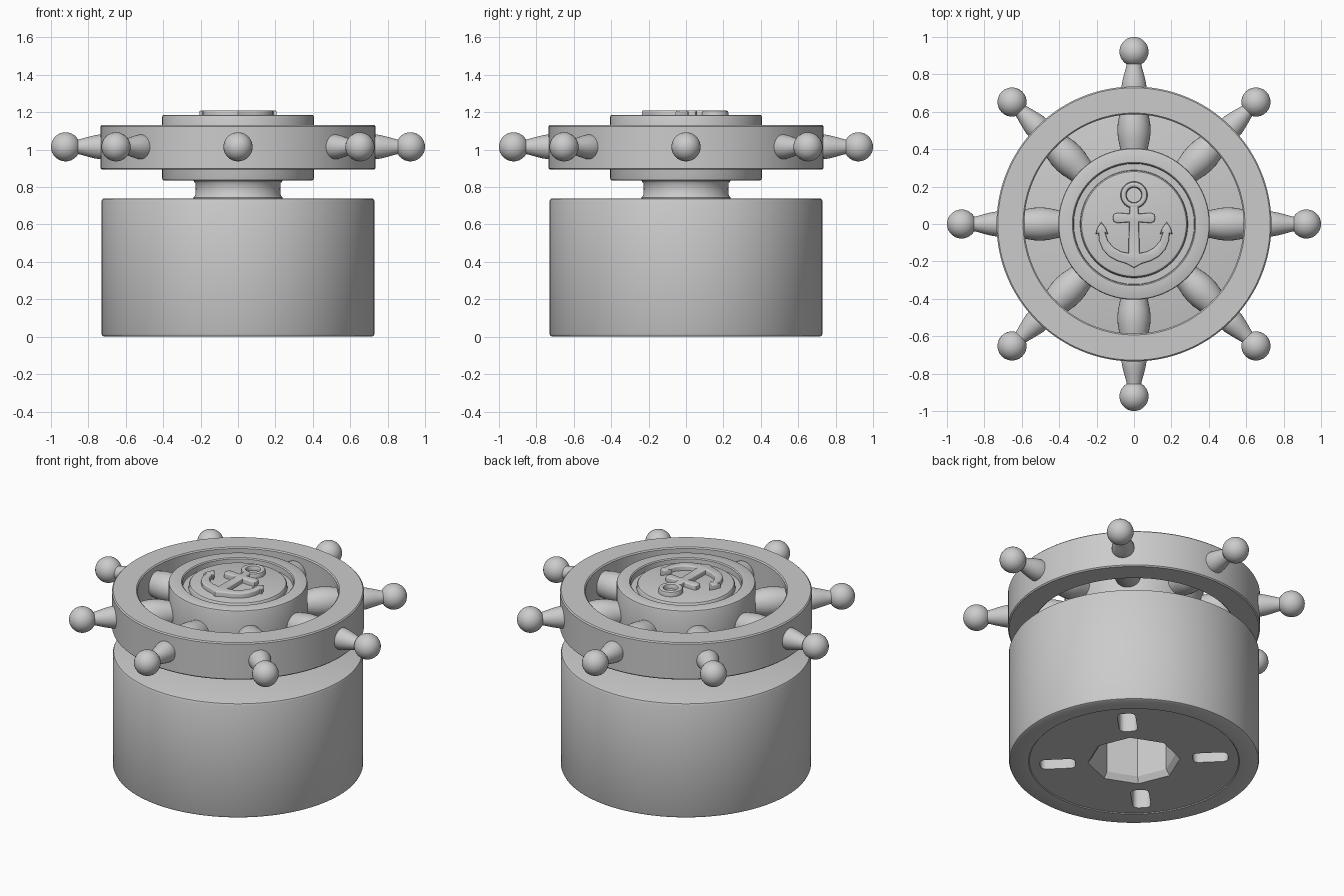
import bpy, bmesh, math
from mathutils import Matrix

if "Cube" in bpy.data.objects:
    bpy.data.objects.remove(bpy.data.objects["Cube"])


def finish(bm, name, smooth=True, matrix=None):
    bmesh.ops.remove_doubles(bm, verts=bm.verts, dist=1e-5)
    bmesh.ops.recalc_face_normals(bm, faces=bm.faces)
    if matrix:
        bm.transform(matrix)
    me = bpy.data.meshes.new(name)
    bm.to_mesh(me)
    bm.free()
    ob = bpy.data.objects.new(name, me)
    bpy.context.collection.objects.link(ob)
    if smooth:
        smooth_by_angle(ob)
    return ob


def smooth_by_angle(ob):
    bpy.ops.object.select_all(action='DESELECT')
    ob.select_set(True)
    bpy.context.view_layer.objects.active = ob
    bpy.ops.object.shade_smooth_by_angle(angle=math.radians(35))


def lathe(name, profile, seg=96, closed=False, smooth=True, matrix=None):
    """Spin (radius, z) points round the z axis."""
    bm = bmesh.new()
    rings = []
    for r, z in profile:
        if r < 1e-6:
            rings.append([bm.verts.new((0, 0, z))] * seg)
        else:
            rings.append([bm.verts.new((r * math.cos(2 * math.pi * i / seg),
                                        r * math.sin(2 * math.pi * i / seg), z)) for i in range(seg)])
    pairs = list(zip(rings, rings[1:]))
    if closed:
        pairs.append((rings[-1], rings[0]))
    for a, b in pairs:
        for i in range(seg):
            j = (i + 1) % seg
            loop = list(dict.fromkeys([a[i], a[j], b[j], b[i]]))
            if len(loop) > 2:
                bm.faces.new(loop)
    return finish(bm, name, smooth, matrix)


def prism(name, pts, z0, z1, bevel=0.0, matrix=None):
    """Extrude a flat outline, optionally rounding its top edge."""
    bm = bmesh.new()
    face = bm.faces.new([bm.verts.new((x, y, z0)) for x, y in pts])
    res = bmesh.ops.extrude_face_region(bm, geom=[face], use_keep_orig=True)
    top = [v for v in res['geom'] if isinstance(v, bmesh.types.BMVert)]
    for v in top:
        v.co.z = z1
    if bevel:
        edges = [e for e in bm.edges if all(v.co.z > z1 - 1e-5 for v in e.verts)]
        bmesh.ops.bevel(bm, geom=edges, offset=bevel, segments=3, profile=0.5, affect='EDGES')
    return finish(bm, name, True, matrix)


# Round base with softened edges and a shallow recess underneath
base = lathe("base", [(0, 0.005), (0.61, 0.005), (0.615, 0), (0.715, 0), (0.725, 0.005), (0.73, 0.016),
                      (0.73, 0.724), (0.725, 0.736), (0.715, 0.74), (0, 0.74)], 128)

# Eight-sided socket and four radial slots cut into the underside
cutters = [lathe("socket_cutter", [(0, -0.05), (0.27, -0.05), (0.27, 0.005), (0.245, 0.04),
                                   (0.245, 0.30), (0, 0.30)], 8, smooth=False)]
slot = []
for cx, cy, a0 in ((0.07, 0.02, 0), (-0.07, 0.02, 90), (-0.07, -0.02, 180), (0.07, -0.02, 270)):
    for k in range(5):
        a = math.radians(a0 + k * 22.5)
        slot.append((cx + 0.033 * math.cos(a), cy + 0.033 * math.sin(a)))
for i in range(4):
    m = Matrix.Rotation(math.radians(45 + 90 * i), 4, 'Z') @ Matrix.Translation((0.447, 0, 0))
    cutters.append(prism("slot_cutter", slot, -0.05, 0.25, matrix=m))
for c in cutters:
    mod = base.modifiers.new("cut", 'BOOLEAN')
    mod.operation, mod.solver, mod.object = 'DIFFERENCE', 'EXACT', c
    bpy.context.view_layer.objects.active = base
    bpy.ops.object.modifier_move_to_index(modifier=mod.name, index=0)
    bpy.ops.object.modifier_apply(modifier=mod.name)
    bpy.data.objects.remove(c, do_unlink=True)
smooth_by_angle(base)

# Neck between base and wheel
lathe("neck", [(0, 0.73), (0.237, 0.73), (0.237, 0.745), (0.228, 0.757), (0.226, 0.79),
               (0.228, 0.82), (0.237, 0.832), (0.237, 0.84), (0, 0.84)])

# Hub with a ring groove around the raised centre disc
lathe("hub", [(0, 0.835), (0.395, 0.835), (0.402, 0.838), (0.405, 0.845), (0.405, 1.176),
              (0.402, 1.183), (0.396, 1.186), (0.33, 1.186), (0.324, 1.18), (0.322, 1.145),
              (0.288, 1.145), (0.286, 1.168), (0.28, 1.176), (0.27, 1.179), (0, 1.179)])

# Wheel rim
lathe("rim", [(0.593, 0.893), (0.728, 0.893), (0.735, 0.90), (0.735, 1.124), (0.728, 1.131),
              (0.593, 1.131), (0.586, 1.124), (0.586, 0.90)], 128, closed=True)

# Barrel spokes and knobbed handles
spoke = [(0, 0.38), (0.07, 0.38), (0.077, 0.42), (0.085, 0.455), (0.089, 0.495),
         (0.087, 0.535), (0.081, 0.57), (0.075, 0.60), (0, 0.60)]
handle = [(0, 0.71), (0.066, 0.71), (0.066, 0.74), (0.062, 0.765), (0.052, 0.805), (0.042, 0.84), (0.039, 0.857)]
for k in range(13):
    a = math.radians(150 - 150 * k / 12)
    handle.append((0.078 * math.sin(a), 0.922 + 0.078 * math.cos(a)))
for i in range(8):
    m = (Matrix.Translation((0, 0, 1.015)) @ Matrix.Rotation(math.radians(45 * i), 4, 'Z')
         @ Matrix.Rotation(math.radians(90), 4, 'Y'))
    lathe(f"spoke_{i + 1}", spoke, 32, matrix=m)
    lathe(f"handle_{i + 1}", handle, 32, matrix=m)

# Raised anchor: one half outline, mirrored, plus its ring
half = [(0.022, 0.10), (0.024, 0.055), (0.09, 0.06), (0.108, 0.052), (0.114, 0.032), (0.108, 0.013),
        (0.09, 0.005), (0.026, 0.01), (0.03, -0.155), (0.07, -0.148), (0.11, -0.125), (0.14, -0.09),
        (0.153, -0.048), (0.138, -0.055), (0.152, -0.02), (0.175, 0.01), (0.195, -0.02), (0.206, -0.055),
        (0.19, -0.05), (0.186, -0.09), (0.168, -0.135), (0.135, -0.172), (0.09, -0.197), (0.04, -0.212)]
outline = half + [(0, -0.235)] + [(-x, y) for x, y in reversed(half)]
prism("anchor", outline, 1.17, 1.21, 0.008)
lathe("anchor_ring", [(0.04, 1.17), (0.072, 1.17), (0.072, 1.197), (0.068, 1.206), (0.06, 1.21),
                      (0.052, 1.21), (0.044, 1.206), (0.04, 1.197)], 40, closed=True,
      matrix=Matrix.Translation((0, 0.155, 0)))
